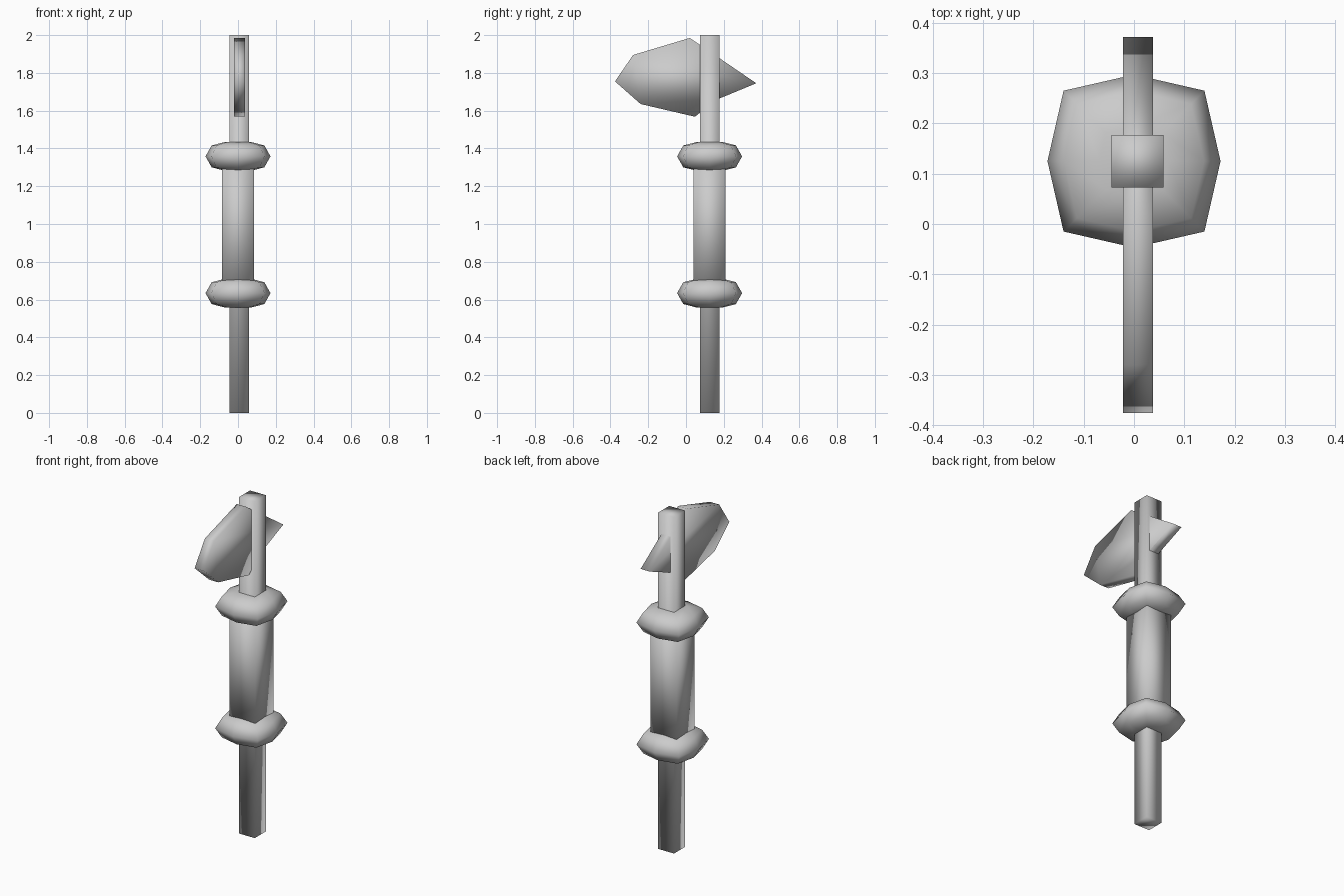
import bpy, bmesh, math

if "Cube" in bpy.data.objects:
    bpy.data.objects.remove(bpy.data.objects["Cube"])

CY = 0.125  # the handle sits behind the origin


def finish(name, bm):
    bmesh.ops.recalc_face_normals(bm, faces=bm.faces)
    for f in bm.faces:
        f.smooth = True
    me = bpy.data.meshes.new(name)
    bm.to_mesh(me)
    bm.free()
    ob = bpy.data.objects.new(name, me)
    bpy.context.collection.objects.link(ob)
    return ob


def square_bar(name, x, half, z0, z1):
    bm = bmesh.new()
    bmesh.ops.create_cube(bm, size=1)
    for v in bm.verts:
        v.co.x = x + v.co.x * 2 * half
        v.co.y = CY + v.co.y * 2 * half
        v.co.z = z0 + (v.co.z + 0.5) * (z1 - z0)
    return finish(name, bm)


def collar(name, zc):
    # squarish octagon layers, widest in the middle
    bm = bmesh.new()
    layers = []
    for scale, dz in [(0.4, -0.076), (0.81, -0.058), (1, 0), (0.81, 0.058), (0.4, 0.076)]:
        ring = []
        for i in range(8):
            r = scale * (0.198 if i % 2 else 0.172)
            a = i * math.pi / 4
            ring.append(bm.verts.new((r * math.cos(a), CY + r * math.sin(a), zc + dz)))
        layers.append(ring)
    for lo, hi in zip(layers, layers[1:]):
        for i in range(8):
            j = (i + 1) % 8
            bm.faces.new((lo[i], lo[j], hi[j], hi[i]))
    bm.faces.new(layers[0])
    bm.faces.new(layers[-1])
    return finish(name, bm)


def plate(name, outline, x0, x1):
    bm = bmesh.new()
    face = bm.faces.new([bm.verts.new((x0, y, z)) for y, z in outline])
    res = bmesh.ops.extrude_face_region(bm, geom=[face], use_keep_orig=True)
    for v in res["geom"]:
        if isinstance(v, bmesh.types.BMVert):
            v.co.x = x1
    return finish(name, bm)


# shaft and thicker grip
square_bar("shaft", 0.007, 0.052, 0, 2)
square_bar("grip", 0.0, 0.085, 0.63, 1.36)

# collars at both ends of the grip
for name, z in (("lower_collar", 0.634), ("upper_collar", 1.358)):
    collar(name, z)

# blade in front of the shaft, running through it to the rear spike
plate("axe_head", [(0.02, 1.985), (-0.28, 1.895), (-0.376, 1.755), (-0.24, 1.635),
                   (0.047, 1.568), (0.165, 1.66), (0.215, 1.68), (0.372, 1.745)],
      -0.022, 0.038)
